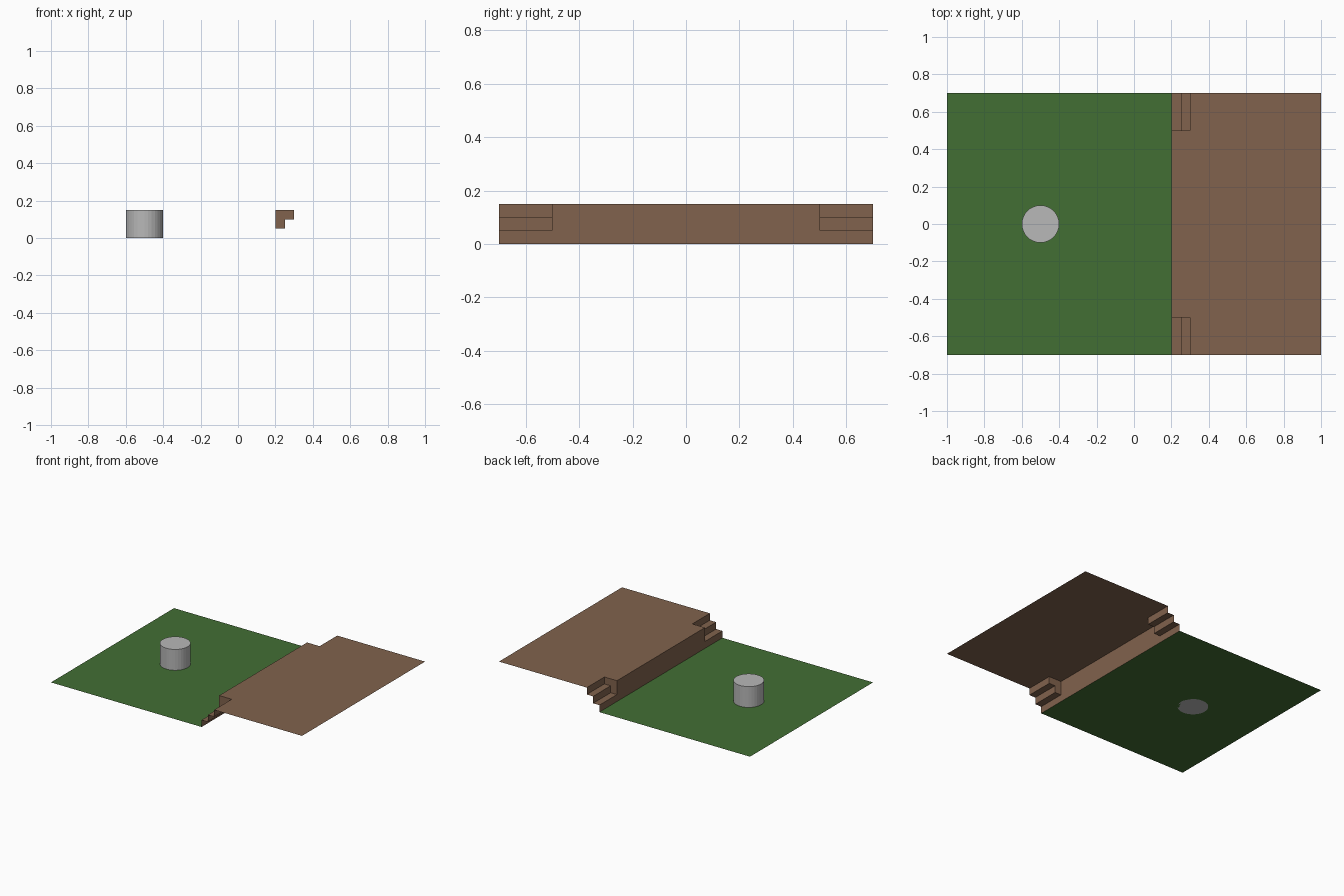
import bpy

if "Cube" in bpy.data.objects:
    bpy.data.objects.remove(bpy.data.objects["Cube"])

X0, X1, Y, Y_IN = 0.2, 1.0, 0.7, 0.5   # ledge start, far edge, half width, stair inner edge
STEP, TOP = 0.05, 0.15                 # step size, ledge height


def material(name, rgb):
    m = bpy.data.materials.new(name)
    m.diffuse_color = (*rgb, 1)
    m.use_nodes = True
    m.node_tree.nodes["Principled BSDF"].inputs["Base Color"].default_value = m.diffuse_color
    return m


green = material("grass green", (0.055, 0.157, 0.034))
brown = material("earth brown", (0.22, 0.123, 0.074))
grey = material("stone grey", (0.48, 0.48, 0.48))


def sheet(name, verts, faces, mat):
    me = bpy.data.meshes.new(name)
    me.from_pydata(verts, [], faces)
    me.materials.append(mat)
    ob = bpy.data.objects.new(name, me)
    bpy.context.collection.objects.link(ob)
    return ob


# Lower lawn
sheet("lawn", [(-1, -Y, 0), (X0, -Y, 0), (X0, Y, 0), (-1, Y, 0)], [(0, 1, 2, 3)], green)

# Upper ledge top, with the stair corners left out
XN = X0 + 2 * STEP
sheet("ledge_top",
      [(x, y, TOP) for x, y in ((XN, -Y), (X1, -Y), (X1, Y), (XN, Y), (XN, Y_IN), (XN, -Y_IN),
                                (X0, -Y_IN), (X0, Y_IN))],
      [(0, 1, 2, 3, 4, 5), (5, 4, 7, 6)], brown)

# Vertical face of the ledge between the stairs
sheet("ledge_wall", [(X0, Y_IN, 0), (X0, -Y_IN, 0), (X0, -Y_IN, TOP), (X0, Y_IN, TOP)],
      [(0, 1, 2, 3)], brown)

# Stair profile: alternating risers and treads
profile = [(X0, 0)]
for i in range(3):
    profile.append((X0 + i * STEP, (i + 1) * STEP))
    if i < 2:
        profile.append((X0 + (i + 1) * STEP, (i + 1) * STEP))

for side, label in ((-1, "front"), (1, "back")):
    # Stairs swept across their width
    a, b = sorted((side * Y, side * Y_IN))
    verts = [(x, y, z) for x, z in profile for y in (a, b)]
    sheet(label + "_stairs", verts,
          [(2 * i, 2 * i + 2, 2 * i + 3, 2 * i + 1) for i in range(len(profile) - 1)], brown)
    # Cheek wall closing the inner side of the stairs
    cheek = [(x, side * Y_IN, z) for x, z in profile[1:] + [(X0, TOP)]]
    order = tuple(range(len(cheek)))
    sheet(label + "_cheek", cheek, [order if side < 0 else order[::-1]], brown)

# Stone pillar on the lawn
bpy.ops.mesh.primitive_cylinder_add(vertices=32, radius=0.1, depth=TOP, location=(-0.5, 0, TOP / 2))
pillar = bpy.context.object
pillar.name = "pillar"
pillar.data.materials.append(grey)
